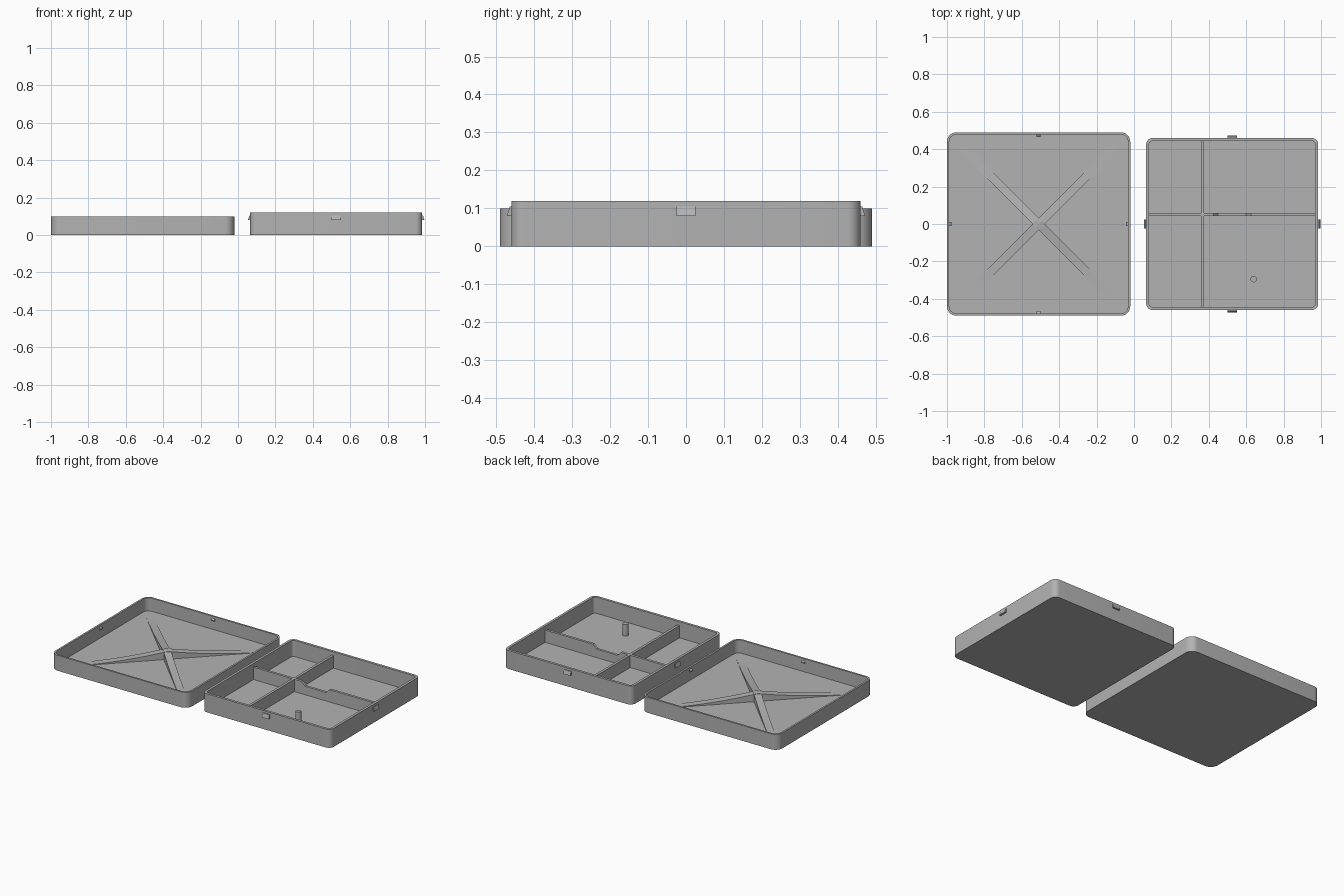
import bpy, bmesh, math
from mathutils import Matrix, Vector

if "Cube" in bpy.data.objects:
    bpy.data.objects.remove(bpy.data.objects["Cube"])

grey = bpy.data.materials.new("plain_grey")
grey.use_nodes = True
COLOUR = (0.45, 0.45, 0.45, 1)
grey.diffuse_color = COLOUR
grey.node_tree.nodes["Principled BSDF"].inputs["Base Color"].default_value = COLOUR

LID = Vector((-0.51, 0, 0))
BOX = Vector((0.525, 0, 0))
FLOOR = 0.015


def finish(name, bm, smooth=False):
    bmesh.ops.recalc_face_normals(bm, faces=bm.faces)
    mesh = bpy.data.meshes.new(name)
    bm.to_mesh(mesh)
    bm.free()
    mesh.materials.append(grey)
    obj = bpy.data.objects.new(name, mesh)
    bpy.context.collection.objects.link(obj)
    if smooth:
        bpy.context.view_layer.objects.active = obj
        obj.select_set(True)
        bpy.ops.object.shade_smooth_by_angle(angle=math.radians(30))
        obj.select_set(False)
    return obj


def rounded_loop(bm, centre, half, radius, z, steps=8):
    verts = []
    for corner in range(4):
        mid = math.radians(45 + 90 * corner)
        cx = math.copysign(half - radius, math.cos(mid))
        cy = math.copysign(half - radius, math.sin(mid))
        for i in range(steps + 1):
            a = math.radians(90 * (corner + i / steps))
            verts.append(bm.verts.new((centre.x + cx + radius * math.cos(a),
                                       centre.y + cy + radius * math.sin(a), z)))
    return verts


def tray(name, centre, half, radius, height, wall):
    """Open square tray with rounded corners."""
    bm = bmesh.new()
    inner, inner_r = half - wall, radius - wall
    loops = [rounded_loop(bm, centre, h, r, z) for h, r, z in (
        (half, radius, 0), (half, radius, height),
        (inner, inner_r, height), (inner, inner_r, FLOOR))]
    for a, b in zip(loops, loops[1:]):
        for i in range(len(a)):
            j = (i + 1) % len(a)
            bm.faces.new((a[i], a[j], b[j], b[i]))
    bm.faces.new(loops[0][::-1])
    bm.faces.new(loops[-1])
    return finish(name, bm, True)


def extruded_profile(name, profile, thickness, centre, angle=0):
    """Upright (distance, z) profile, thickened sideways and turned about z."""
    bm = bmesh.new()
    face = bm.faces.new([bm.verts.new((d, -thickness / 2, z)) for d, z in profile])
    out = bmesh.ops.extrude_face_region(bm, geom=[face])["geom"]
    bmesh.ops.translate(bm, vec=(0, thickness, 0),
                        verts=[v for v in out if isinstance(v, bmesh.types.BMVert)])
    bm.transform(Matrix.Translation(centre) @ Matrix.Rotation(angle, 4, 'Z'))
    return finish(name, bm)


# Two open trays
tray("lid_shell", LID, 0.49, 0.05, 0.10, 0.012)
tray("box_shell", BOX, 0.46, 0.035, 0.12, 0.016)

# Crossed stiffening ribs in the lid, sweeping up to the middle
REACH, RISE, STEPS = 0.58, 0.05, 12
crest = []
for i in range(-STEPS, STEPS + 1):
    t = i / STEPS
    crest.append((REACH * t, FLOOR + 0.001 + RISE * (1 - abs(t)) ** 2))
rib_profile = [(-REACH, FLOOR - 0.005)] + crest + [(REACH, FLOOR - 0.005)]
for side, turn in (("right", 45), ("left", -45)):
    extruded_profile("lid_rib_" + side, rib_profile, 0.045, LID, math.radians(turn))

# Snap catches: small ones inside the lid, wide ones outside the box
lid_catch = [(0.482, 0.07), (0.466, 0.075), (0.466, 0.08), (0.482, 0.09)]
box_catch = [(0.455, 0.08), (0.472, 0.08), (0.464, 0.105), (0.455, 0.105)]
for i, side in enumerate(("left", "back", "right", "front")):
    turn = math.radians(90 * i)
    extruded_profile("lid_catch_" + side, lid_catch, 0.02, LID, turn)
    extruded_profile("box_catch_" + side, box_catch, 0.05, BOX, turn)

# Dividers in the box, the long one with a finger dip
TOP, DIP, END = 0.095, 0.07, 0.45
extruded_profile("divider_front_to_back",
                 [(-END, 0.01), (END, 0.01), (END, TOP), (-END, TOP)],
                 0.016, Vector((0.366, 0, 0)), math.radians(90))
extruded_profile("divider_side_to_side",
                 [(-END, 0.01), (END, 0.01), (END, TOP), (0.1, TOP), (0.075, DIP),
                  (-0.075, DIP), (-0.1, TOP), (-END, TOP)],
                 0.016, Vector((BOX.x, 0.052, 0)))

# Round post standing in the large compartment
bm = bmesh.new()
bmesh.ops.create_cone(bm, cap_ends=True, segments=32, radius1=0.017, radius2=0.017, depth=0.08,
                      matrix=Matrix.Translation((0.64, -0.295, 0.05)))
finish("box_post", bm, True)
